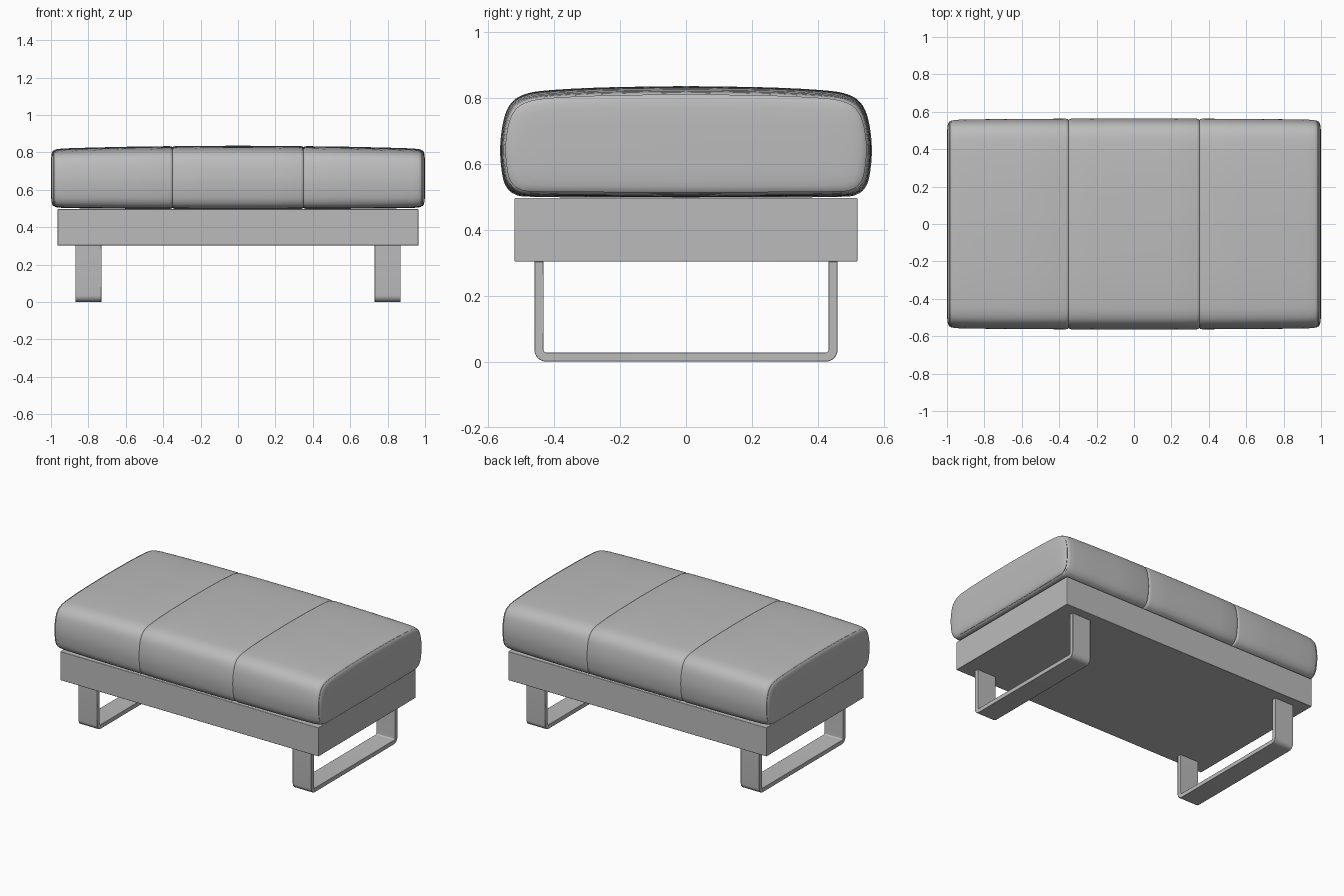
import bpy, bmesh, math
from mathutils import Vector

cube = bpy.data.objects.get("Cube")
if cube:
    bpy.data.objects.remove(cube, do_unlink=True)

grey = bpy.data.materials.new("plain grey")
grey.use_nodes = True
grey.diffuse_color = (0.5, 0.5, 0.5, 1)
grey.node_tree.nodes["Principled BSDF"].inputs["Base Color"].default_value = (0.5, 0.5, 0.5, 1)


def finish(name, bm, angle=30, bevel=0):
    bmesh.ops.recalc_face_normals(bm, faces=bm.faces)
    mesh = bpy.data.meshes.new(name)
    bm.to_mesh(mesh)
    bm.free()
    mesh.materials.append(grey)
    obj = bpy.data.objects.new(name, mesh)
    bpy.context.collection.objects.link(obj)
    if bevel:
        mod = obj.modifiers.new("soft edge", "BEVEL")
        mod.width, mod.segments, mod.limit_method = bevel, 2, "ANGLE"
    bpy.ops.object.select_all(action="DESELECT")
    obj.select_set(True)
    bpy.context.view_layer.objects.active = obj
    bpy.ops.object.shade_smooth_by_angle(angle=math.radians(angle))
    return obj


def smooth_path(points, steps=4):
    """Catmull-Rom curve through the points."""
    p = [Vector(q) for q in points]
    p = [p[0] * 2 - p[1]] + p + [p[-1] * 2 - p[-2]]
    out = []
    for a, b, c, d in zip(p, p[1:], p[2:], p[3:]):
        for i in range(steps):
            t = i / steps
            out.append(0.5 * (2 * b + (c - a) * t + (2 * a - 5 * b + 4 * c - d) * t ** 2
                              + (3 * b - a - 3 * c + d) * t ** 3))
    return out + [p[-2]]


# Cushion: rounded cross-section lofted along x, pinched at the seams
half = smooth_path([(0, .836), (.25, .832), (.42, .823), (.49, .811), (.53, .785),
                    (.553, .735), (.564, .65), (.558, .57), (.545, .53),
                    (.52, .508), (.47, .5), (.25, .498), (0, .497)])
section = half + [Vector((-v.x, v.y)) for v in half[-2:0:-1]]
stations = [(0, 0), (.2, 0), (.335, .001), (.345, .003), (.35, .008), (.355, .003),
            (.365, .001), (.6, .002), (.8, .004), (.93, .006), (.965, .009),
            (.978, .012), (.983, .018), (.987, .016), (.992, .022), (.996, .035),
            (.999, .06), (1, .11)]
stations = [(-x, d) for x, d in stations[:0:-1]] + stations
bm = bmesh.new()
rings = []
mid = .666
for x, inset in stations:
    ky, kz = 1 - inset / .564, 1 - inset / .17
    ring = []
    for v in section:
        drop = .01 * x * x * max(0, (v.y - mid) / .17)
        ring.append(bm.verts.new((x, v.x * ky, mid + (v.y - drop - mid) * kz)))
    rings.append(ring)
n = len(section)
for a, b in zip(rings, rings[1:]):
    for i in range(n):
        j = (i + 1) % n
        bm.faces.new((a[i], a[j], b[j], b[i]))
bm.faces.new(rings[0])
bm.faces.new(rings[-1])
finish("cushion", bm, 40)

# Box frame under the cushion
bm = bmesh.new()
bmesh.ops.create_cube(bm, size=1)
for v in bm.verts:
    v.co = (v.co.x * 1.93, v.co.y * 1.04, .4 + v.co.z * .194)
finish("base_frame", bm, bevel=.003)


# Sled legs: flat bars bent into a U
def bend(radius, reach=.46, corner=.036, top=.304):
    cy = reach - corner
    arc = [(cy + radius * math.sin(a), corner - radius * math.cos(a))
           for a in (math.pi / 2 * i / 8 for i in range(9))]
    right = arc + [(cy + radius, top)]
    return [(-y, z) for y, z in right[::-1]] + right


for side, name in ((-1, "right_leg"), (1, "left_leg")):
    bm = bmesh.new()
    rows = []
    for outer, inner in zip(bend(.036), bend(.008)):
        rows.append([bm.verts.new((side * .8 + dx, y, z))
                     for dx, (y, z) in ((-.07, outer), (.07, outer), (.07, inner), (-.07, inner))])
    for a, b in zip(rows, rows[1:]):
        for i in range(4):
            j = (i + 1) % 4
            bm.faces.new((a[i], a[j], b[j], b[i]))
    bm.faces.new(rows[0])
    bm.faces.new(rows[-1])
    finish(name, bm, bevel=.002)
